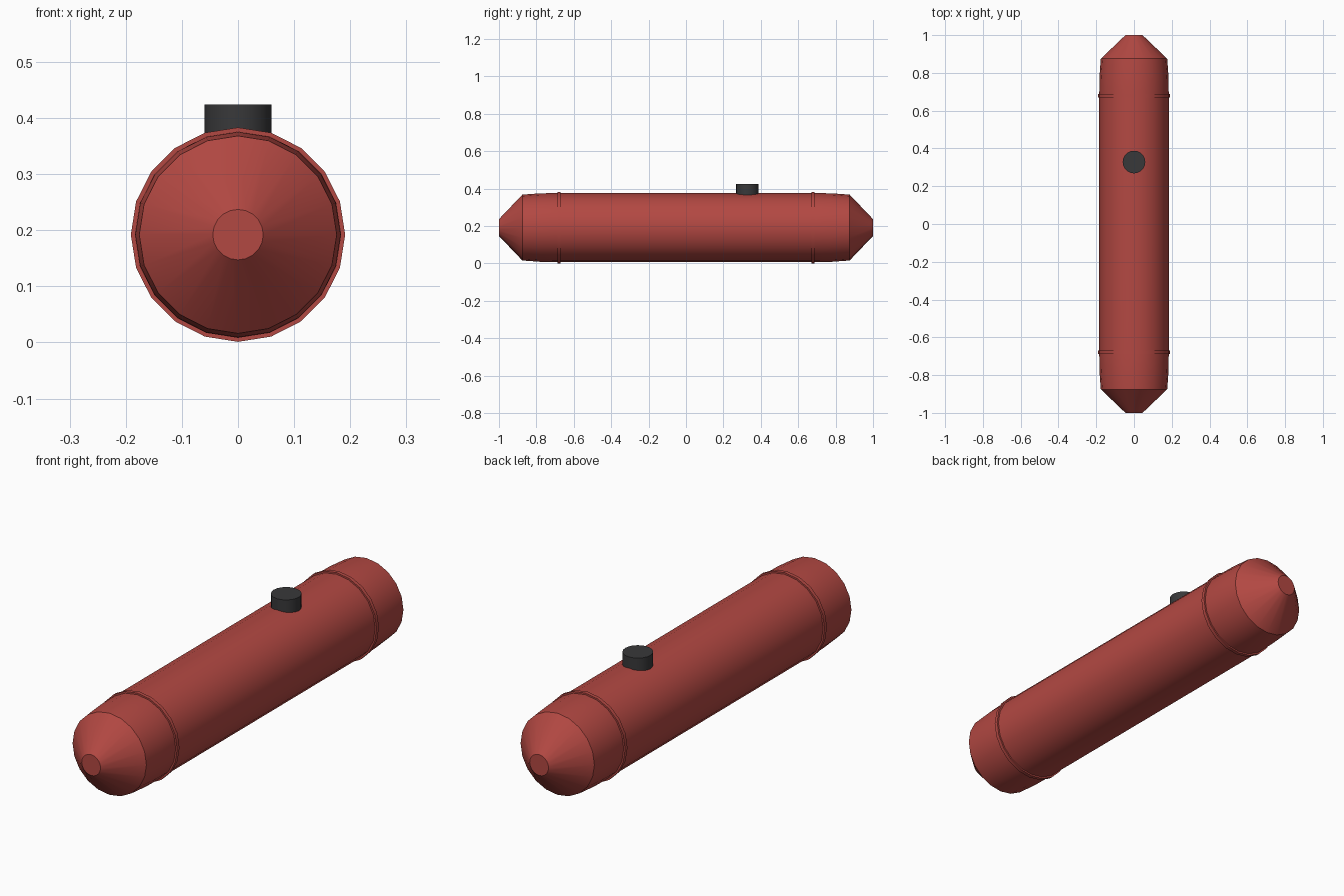
import bpy
import bmesh
from math import sin, cos, pi, radians

if "Cube" in bpy.data.objects:
    bpy.data.objects.remove(bpy.data.objects["Cube"])

SIDES = 20
AXIS_Z = 0.192   # height of the tank's long axis


def material(name, color):
    mat = bpy.data.materials.new(name)
    mat.diffuse_color = (*color, 1)
    mat.use_nodes = True
    mat.node_tree.nodes["Principled BSDF"].inputs["Base Color"].default_value = mat.diffuse_color
    return mat


def lathe(name, profile, mat, closed=False):
    """Revolve (y, radius) points around the tank axis."""
    bm = bmesh.new()
    rings = []
    for y, r in profile:
        rings.append([bm.verts.new((r * sin(2 * pi * i / SIDES), y,
                                    AXIS_Z - r * cos(2 * pi * i / SIDES)))
                      for i in range(SIDES)])
    pairs = list(zip(rings, rings[1:]))
    if closed:
        pairs.append((rings[-1], rings[0]))
    else:
        bm.faces.new(rings[0])
        bm.faces.new(rings[-1])
    for a, b in pairs:
        for i in range(SIDES):
            j = (i + 1) % SIDES
            bm.faces.new((a[i], a[j], b[j], b[i]))
    bmesh.ops.recalc_face_normals(bm, faces=bm.faces)
    mesh = bpy.data.meshes.new(name)
    bm.to_mesh(mesh)
    bm.free()
    obj = bpy.data.objects.new(name, mesh)
    bpy.context.collection.objects.link(obj)
    finish(obj, mat)
    return obj


def finish(obj, mat):
    obj.data.materials.append(mat)
    bpy.ops.object.select_all(action='DESELECT')
    obj.select_set(True)
    bpy.context.view_layer.objects.active = obj
    bpy.ops.object.shade_smooth_by_angle(angle=radians(30))


red = material("red_paint", (0.45, 0.065, 0.055))
dark = material("dark_plastic", (0.04, 0.04, 0.042))

# Tank body: blunt conical ends, slightly tapered shoulders, straight middle
half = [(0.70, 0.184), (0.78, 0.183), (0.875, 0.176), (1.0, 0.045)]
lathe("tank_body", [(-y, r) for y, r in reversed(half)] + half, red)

# Raised bands near both ends
for label, y in (("front", -0.679), ("back", 0.679)):
    w = 0.008
    lathe(label + "_band", [(y - w, 0.178), (y - w, 0.191),
                            (y + w, 0.191), (y + w, 0.178)], red, closed=True)

# Filler cap on top
bottom, top = 0.345, 0.424
bpy.ops.mesh.primitive_cylinder_add(vertices=20, radius=0.06, depth=top - bottom,
                                    location=(0, 0.328, (top + bottom) / 2))
cap = bpy.context.object
cap.name = "filler_cap"
finish(cap, dark)
